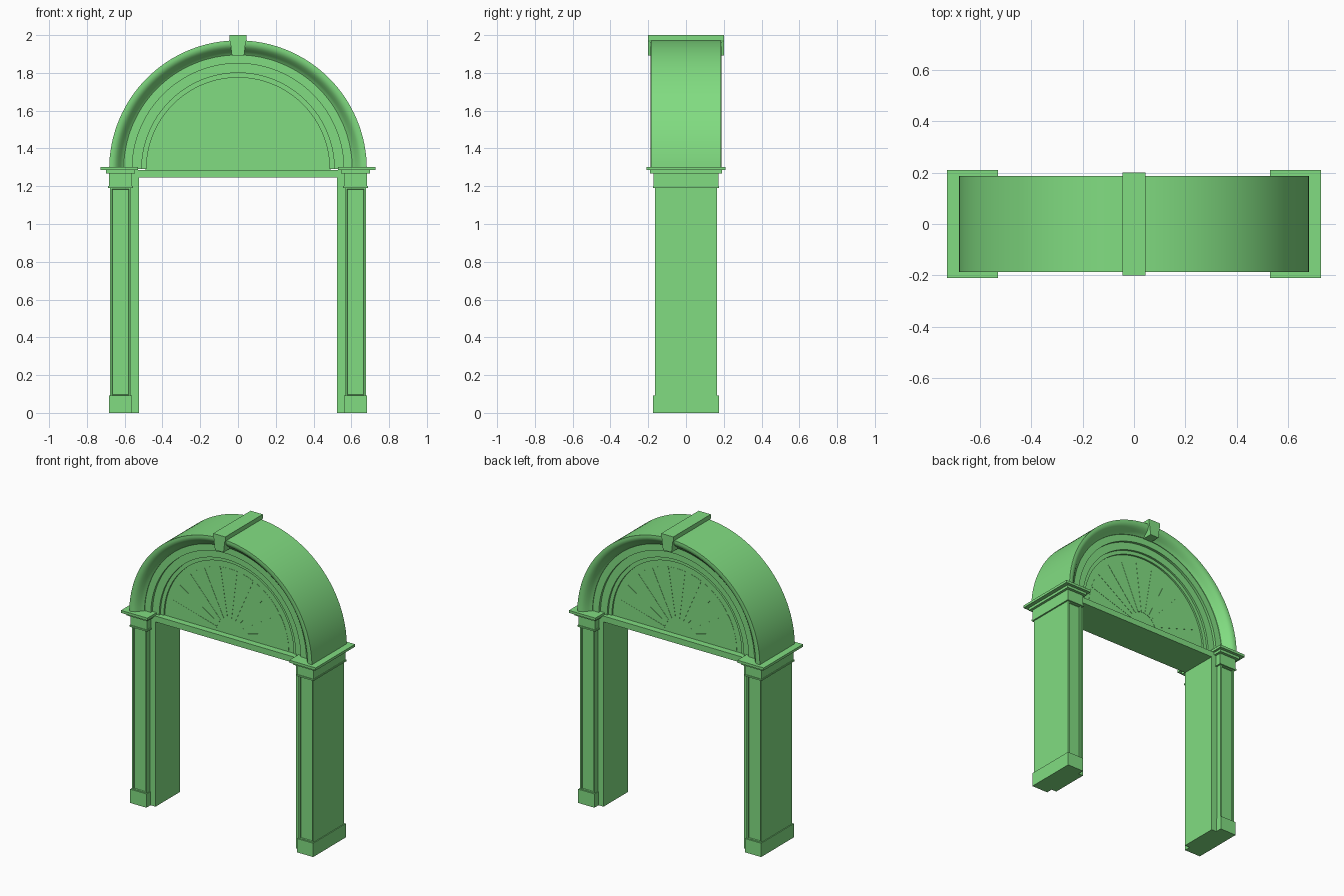
import bpy, bmesh, math

if "Cube" in bpy.data.objects:
    bpy.data.objects.remove(bpy.data.objects["Cube"])

SPRING = 1.29   # height of the arch centre

green = bpy.data.materials.new("green_paint")
green.diffuse_color = (0.22, 0.72, 0.22, 1.0)
green.use_nodes = True
green.node_tree.nodes["Principled BSDF"].inputs["Base Color"].default_value = green.diffuse_color


def finish(bm, name, smooth=False):
    bmesh.ops.recalc_face_normals(bm, faces=bm.faces[:])
    me = bpy.data.meshes.new(name)
    bm.to_mesh(me)
    bm.free()
    me.materials.append(green)
    ob = bpy.data.objects.new(name, me)
    bpy.context.collection.objects.link(ob)
    if smooth:
        bpy.ops.object.select_all(action='DESELECT')
        ob.select_set(True)
        bpy.context.view_layer.objects.active = ob
        bpy.ops.object.shade_smooth_by_angle(angle=math.radians(40))
    return ob


def add_box(bm, x0, x1, y, z0, z1):
    """Box spanning x0..x1, -y..y, z0..z1; returns its new faces."""
    v = [bm.verts.new((x, yy, z)) for x in (x0, x1) for yy in (-y, y) for z in (z0, z1)]
    quads = ((0, 1, 3, 2), (4, 6, 7, 5), (0, 4, 5, 1), (2, 3, 7, 6), (0, 2, 6, 4), (1, 5, 7, 3))
    return [bm.faces.new([v[i] for i in q]) for q in quads]


def box(name, *dims):
    bm = bmesh.new()
    add_box(bm, *dims)
    return finish(bm, name)


def mirrored(ob):
    ob.modifiers.new("Mirror", 'MIRROR').use_axis = (True, False, False)
    return ob


def prism(bm, pts, y0, y1):
    """Extrude an x/z outline along y."""
    a = [bm.verts.new((x, y0, z)) for x, z in pts]
    b = [bm.verts.new((x, y1, z)) for x, z in pts]
    bm.faces.new(a)
    bm.faces.new(b[::-1])
    for i in range(len(pts)):
        j = (i + 1) % len(pts)
        bm.faces.new((a[i], b[i], b[j], a[j]))


def arc(r, a0, a1, n):
    return [(r * math.cos(a0 + (a1 - a0) * i / n),
             SPRING + r * math.sin(a0 + (a1 - a0) * i / n)) for i in range(n + 1)]


# Pilasters with a sunken panel on front and back
bm = bmesh.new()
faces = add_box(bm, 0.567, 0.677, 0.165, 0.085, 1.195)
bmesh.ops.recalc_face_normals(bm, faces=bm.faces[:])
bmesh.ops.inset_individual(bm, faces=[faces[2], faces[3]], thickness=0.015, depth=0)
bmesh.ops.inset_individual(bm, faces=[faces[2], faces[3]], thickness=0.002, depth=-0.01)
mirrored(finish(bm, "pilaster"))

# Jambs, plinths and stepped capitals
mirrored(box("jamb", 0.525, 0.60, 0.13, 0.0, 1.285))
mirrored(box("plinth", 0.562, 0.683, 0.174, 0.0, 0.093))
mirrored(box("capital_bead", 0.555, 0.687, 0.176, 1.19, 1.20))
mirrored(box("capital_neck", 0.56, 0.683, 0.171, 1.20, 1.268))
mirrored(box("capital_step", 0.545, 0.70, 0.19, 1.268, 1.285))
mirrored(box("capital_slab", 0.53, 0.727, 0.21, 1.285, 1.302))

# Transom under the fan panel
box("transom", -0.57, 0.57, 0.13, 1.247, 1.287)

# Moulded arch: half profile (radius, depth) swept round half a circle
half = [(0.682, 0.186), (0.668, 0.187), (0.655, 0.184), (0.644, 0.177), (0.634, 0.166),
        (0.624, 0.153), (0.615, 0.141), (0.605, 0.134),
        (0.605, 0.130), (0.56, 0.130), (0.56, 0.112), (0.51, 0.112),
        (0.51, 0.098), (0.485, 0.098), (0.485, 0.08)]
profile = [(r, -d) for r, d in half] + [(r, d) for r, d in reversed(half)]
bm = bmesh.new()
N = 64
rings = []
for k in range(N + 1):
    t = math.pi * k / N
    rings.append([bm.verts.new((r * math.cos(t), y, SPRING + r * math.sin(t))) for r, y in profile])
for a, b in zip(rings, rings[1:]):
    for i in range(len(profile)):
        j = (i + 1) % len(profile)
        bm.faces.new((a[i], a[j], b[j], b[i]))
bm.faces.new(rings[0])
bm.faces.new(rings[-1])
finish(bm, "arch", smooth=True)

# Half-round panel filling the arch
bm = bmesh.new()
prism(bm, arc(0.49, 0, math.pi, 48) + [(-0.49, 1.28), (0.49, 1.28)], -0.086, 0.086)
finish(bm, "fan_panel")

# Very shallow sunburst leaves on both sides of the panel
bm = bmesh.new()
COUNT = 11
for k in range(COUNT):
    a0 = math.pi * (k + 0.06) / COUNT
    a1 = math.pi * (k + 0.94) / COUNT
    prism(bm, arc(0.44, a0, a1, 6) + arc(0.10, a1, a0, 3), -0.0875, 0.0875)
finish(bm, "sunburst_leaves")

# Keystone running through the crown
bm = bmesh.new()
prism(bm, [(-0.045, 2.0), (0.045, 2.0), (0.045, 1.972), (0.041, 1.965),
           (0.032, 1.892), (-0.032, 1.892), (-0.041, 1.965), (-0.045, 1.972)], -0.2, 0.2)
finish(bm, "keystone")
